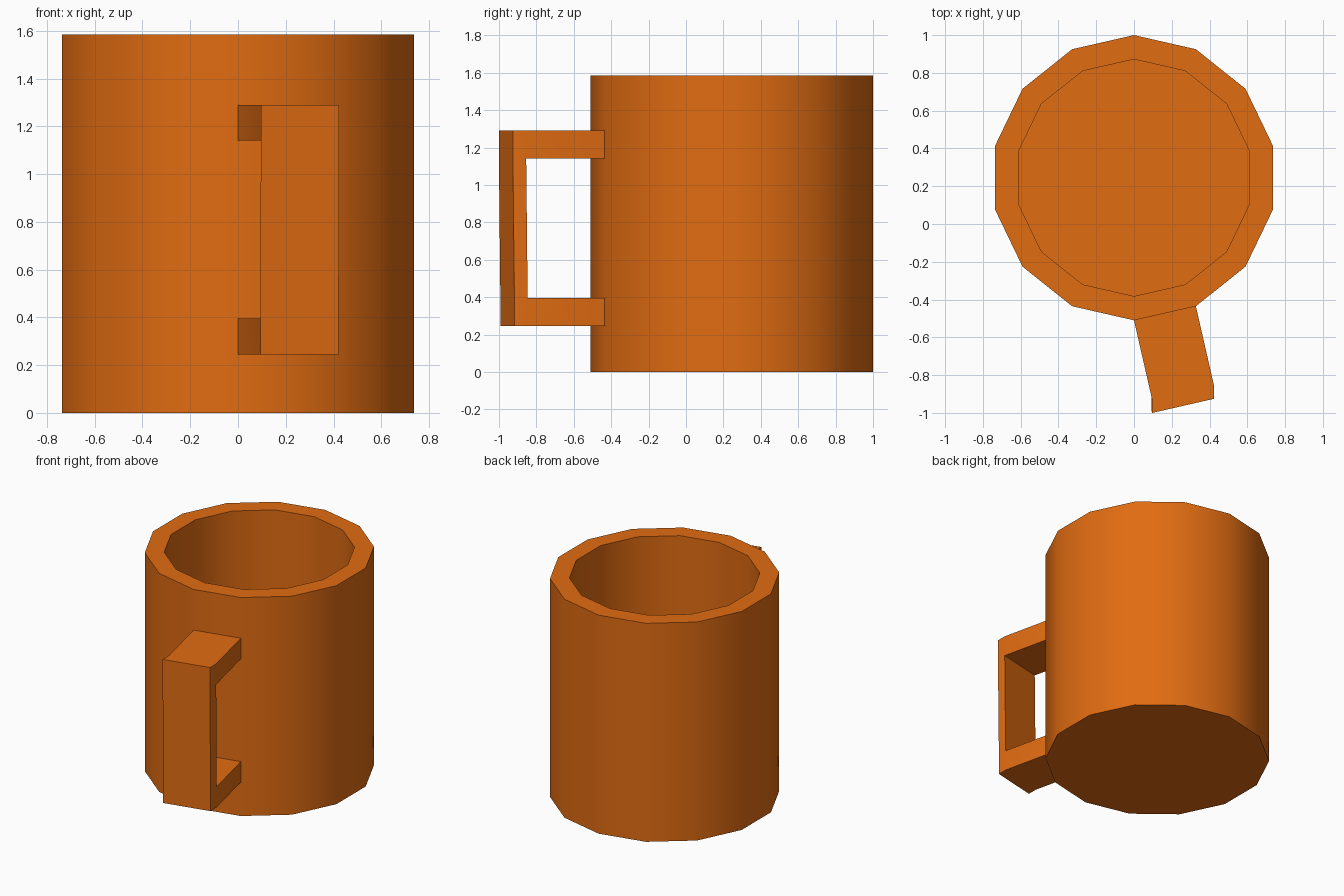
import bpy, bmesh, math
from mathutils import Vector

if "Cube" in bpy.data.objects:
    bpy.data.objects.remove(bpy.data.objects["Cube"])

SIDES, CY, R_OUT, R_IN = 14, 0.245, 0.755, 0.627
HEIGHT, FLOOR = 1.585, 0.13

orange = bpy.data.materials.new("orange_glaze")
orange.diffuse_color = (0.75, 0.15, 0.006, 1)
orange.use_nodes = True
orange.node_tree.nodes["Principled BSDF"].inputs["Base Color"].default_value = orange.diffuse_color


def finish(bm, name):
    bmesh.ops.recalc_face_normals(bm, faces=bm.faces)
    mesh = bpy.data.meshes.new(name)
    bm.to_mesh(mesh)
    bm.free()
    mesh.materials.append(orange)
    ob = bpy.data.objects.new(name, mesh)
    bpy.context.collection.objects.link(ob)
    bpy.ops.object.select_all(action='DESELECT')
    ob.select_set(True)
    bpy.context.view_layer.objects.active = ob
    bpy.ops.object.shade_smooth_by_angle(angle=math.radians(30))
    return ob


def rim_point(i, r, z):
    a = 2 * math.pi * i / SIDES
    return Vector((r * math.sin(a), CY + r * math.cos(a), z))


# Cup: outer wall, rim, inner wall and inner floor
bm = bmesh.new()
rings = [[bm.verts.new(rim_point(i, r, z)) for i in range(SIDES)]
         for r, z in ((R_OUT, 0), (R_OUT, HEIGHT), (R_IN, HEIGHT), (R_IN, FLOOR))]
for a, b in zip(rings, rings[1:]):
    for i in range(SIDES):
        j = (i + 1) % SIDES
        bm.faces.new((a[i], a[j], b[j], b[i]))
bm.faces.new(rings[0])
bm.faces.new(rings[-1])
finish(bm, "cup_body")

# Handle: grows out of one wall facet, then a thin upright at the end
Z = (0.245, 0.395, 1.14, 1.29)
corners = [rim_point(i, R_OUT, 0) for i in (7, 6)]
mid = (corners[0] + corners[1]) / 2 - Vector((0, CY, 0))
out = mid.normalized()
bm = bmesh.new()
grid = {}
for s in (0, 1):
    for stage in (0, 1, 2):
        for k, z in enumerate(Z):
            p = corners[s].copy()
            if stage:
                p += out * (0.43 if k > 1 else 0.422)
            if stage == 2:
                p.y -= 0.071
            p.z = z
            grid[s, stage, k] = bm.verts.new(p)
# side faces
for s in (0, 1):
    for st, k in ((0, 0), (0, 2), (1, 0), (1, 1), (1, 2)):
        bm.faces.new([grid[s, st + a, k + b] for a, b in ((0, 0), (1, 0), (1, 1), (0, 1))])
# faces around the C outline, open against the cup
for path in (((0, 0), (1, 0), (2, 0), (2, 1), (2, 2), (2, 3), (1, 3), (0, 3)),
             ((0, 2), (1, 2), (1, 1), (0, 1))):
    for p, q in zip(path, path[1:]):
        bm.faces.new((grid[(0, *p)], grid[(0, *q)], grid[(1, *q)], grid[(1, *p)]))
finish(bm, "handle")
